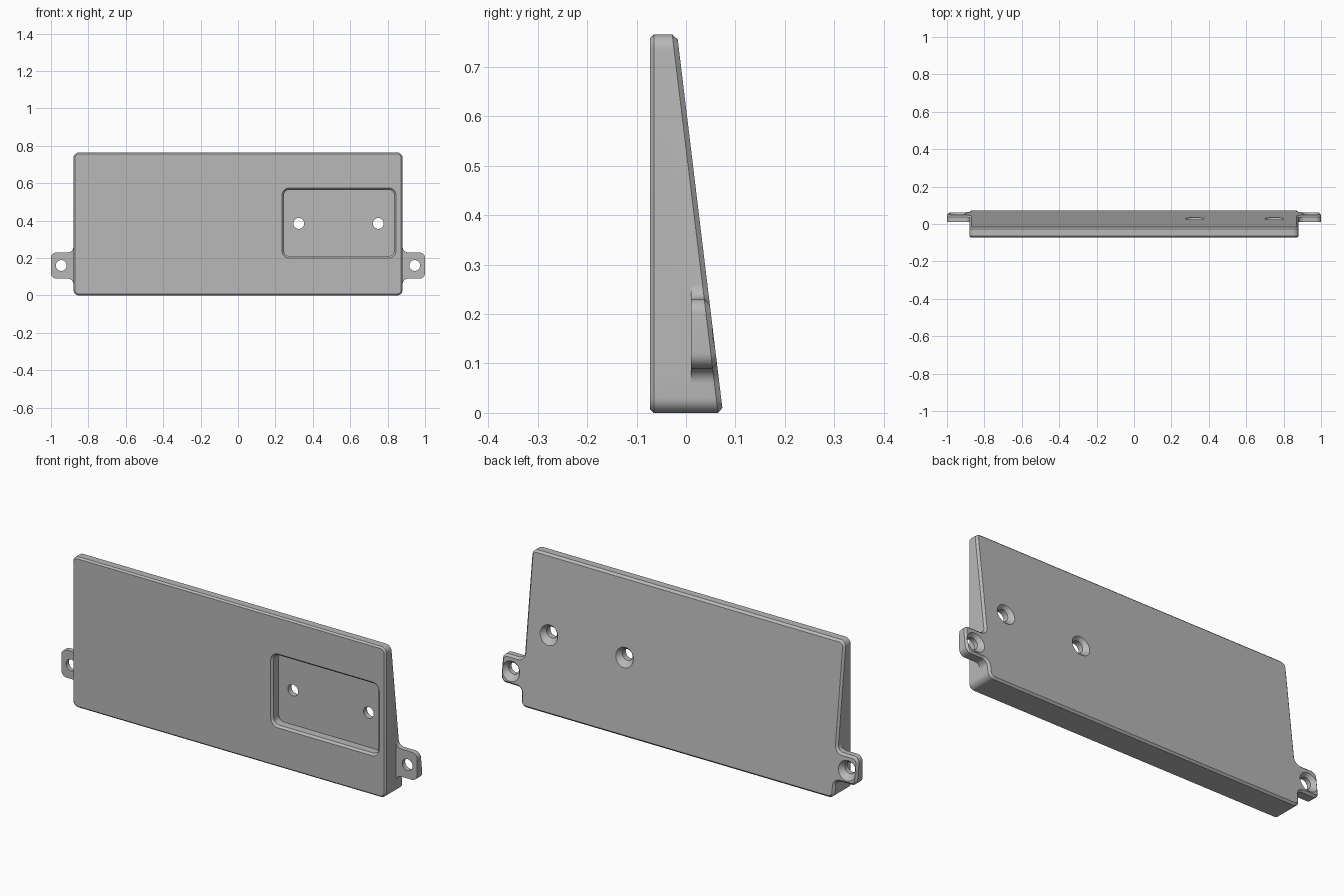
import bpy, bmesh
from math import sin, cos, radians, pi

cube = bpy.data.objects.get("Cube")
if cube:
    bpy.data.objects.remove(cube, do_unlink=True)

grey = bpy.data.materials.new("plain grey")
grey.use_nodes = True
grey.diffuse_color = (0.48, 0.48, 0.48, 1)
grey.node_tree.nodes["Principled BSDF"].inputs["Base Color"].default_value = (0.48, 0.48, 0.48, 1)

HALF_W, HEIGHT, FRONT, R = 0.88, 0.765, -0.073, 0.03


def back(z):
    """Depth of the sloping back plane."""
    return 0.0735 - 0.121 * (z - 0.01)


def arc(cx, cz, r, a0, a1, side=-1, steps=8):
    """Arc points (x, z) with their inward normals."""
    pts = []
    for i in range(steps + 1):
        a = radians(a0 + (a1 - a0) * i / steps)
        c, s = cos(a), sin(a)
        pts.append((cx + r * c, cz + r * s, side * c, side * s))
    return pts


def inset(path, d):
    return [(x + nx * d, z + nz * d) for x, z, nx, nz in path]


def loft(name, rings):
    """Bridge equal-length closed rings and cap both ends."""
    bm = bmesh.new()
    loops = [[bm.verts.new(p) for p in ring] for ring in rings]
    n = len(loops[0])
    for a, b in zip(loops, loops[1:]):
        for i in range(n):
            j = (i + 1) % n
            bm.faces.new((a[i], a[j], b[j], b[i]))
    bm.faces.new(loops[0][::-1])
    bm.faces.new(loops[-1])
    bmesh.ops.remove_doubles(bm, verts=bm.verts[:], dist=1e-5)
    bmesh.ops.recalc_face_normals(bm, faces=bm.faces[:])
    mesh = bpy.data.meshes.new(name)
    bm.to_mesh(mesh)
    bm.free()
    mesh.materials.append(grey)
    ob = bpy.data.objects.new(name, mesh)
    bpy.context.collection.objects.link(ob)
    return ob


# Outline of the body with a filleted screw tab on each side
right = (arc(HALF_W - R, R, R, -90, 0)
         + arc(HALF_W + R, 0.06, R, 180, 90, 1)
         + arc(1 - R, 0.09 + R, R, -90, 0)
         + arc(1 - R, 0.23 - R, R, 0, 90)
         + arc(HALF_W + R, 0.26, R, 270, 180, 1)
         + arc(HALF_W - R, HEIGHT - R, R, 0, 90))
outline = right + [(-x, z, -nx, nz) for x, z, nx, nz in reversed(right)]


def ring(d, depth, limit=2.0):
    return [(max(-limit, min(limit, x)), depth(z), z) for x, z in inset(outline, d)]


def tab_front(z):
    return min(0.01, back(z) - 0.012)


# Wedge body: the tabs exist only behind tab_front
body = loft("wedge_plate", [
    ring(0.008, lambda z: FRONT, HALF_W - 0.008),
    ring(0, lambda z: FRONT + 0.008, HALF_W),
    ring(0, tab_front, HALF_W),
    ring(0, tab_front),
    ring(0, lambda z: back(z) - 0.01),
    ring(0.01, back),
])

# Rounded recess in the front, with a chamfered rim
x0, x1, z0, z1, r = 0.245, 0.835, 0.21, 0.565, 0.03
recess = (arc(x1 - r, z0 + r, r, -90, 0) + arc(x1 - r, z1 - r, r, 0, 90)
          + arc(x0 + r, z1 - r, r, 90, 180) + arc(x0 + r, z0 + r, r, 180, 270))
cutters = [loft("recess_cutter", [
    [(x, FRONT + dy, z) for x, z in inset(recess, d)]
    for d, dy in ((-0.02, -0.01), (0, 0.01), (0, 0.05))])]

# Countersunk screw holes, entered from the back
for hx, hz in ((0.325, 0.385), (0.75, 0.385), (-0.945, 0.16), (0.945, 0.16)):
    rings = []
    for rad, y in ((0.029, -0.06), (0.029, back(hz) - 0.022), (0.058, back(hz) + 0.01)):
        rings.append([(hx + rad * cos(2 * pi * i / 40), y, hz + rad * sin(2 * pi * i / 40))
                      for i in range(40)])
    cutters.append(loft("hole_cutter", rings))

for cutter in cutters:
    cutter.hide_render = True
    mod = body.modifiers.new("cut", 'BOOLEAN')
    mod.operation = 'DIFFERENCE'
    mod.solver = 'EXACT'
    mod.object = cutter

# Bake the cuts and drop the cutters
deps = bpy.context.evaluated_depsgraph_get()
baked = bpy.data.meshes.new_from_object(body.evaluated_get(deps))
body.modifiers.clear()
body.data = baked
for cutter in cutters:
    bpy.data.objects.remove(cutter, do_unlink=True)

bpy.ops.object.select_all(action='DESELECT')
body.select_set(True)
bpy.context.view_layer.objects.active = body
bpy.ops.object.shade_smooth_by_angle(angle=radians(25))
